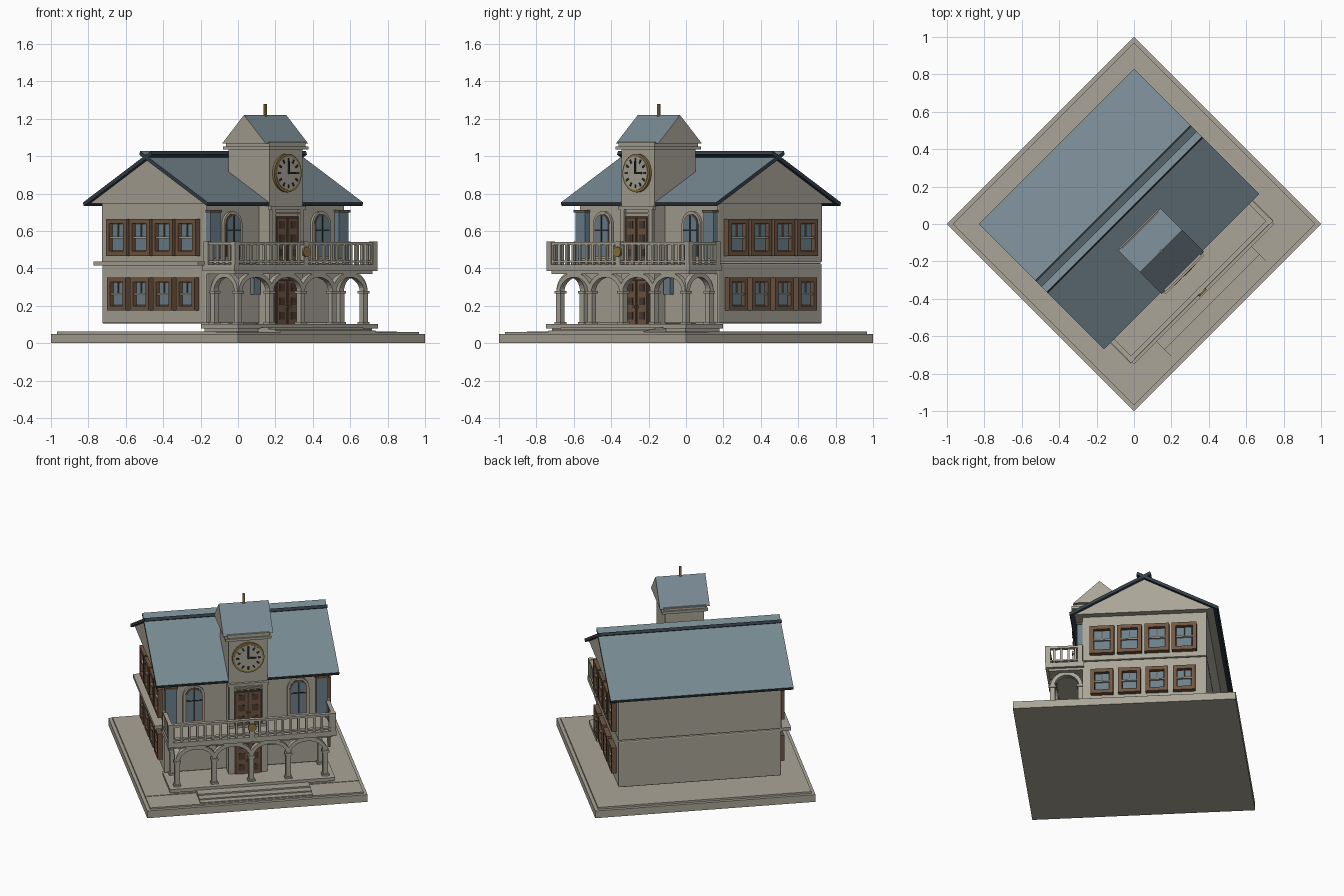
import bpy, bmesh, math
from mathutils import Matrix

if "Cube" in bpy.data.objects:
    bpy.data.objects.remove(bpy.data.objects["Cube"])

TURN = math.radians(45)   # the whole building stands diagonally on its plot


def mat(name, r, g, b):
    m = bpy.data.materials.new(name)
    m.diffuse_color = (r, g, b, 1)
    m.use_nodes = True
    m.node_tree.nodes["Principled BSDF"].inputs["Base Color"].default_value = m.diffuse_color
    return m


STONE = mat("warm_stone", 0.40, 0.375, 0.31)
SLATE = mat("slate_blue", 0.19, 0.255, 0.292)
EDGE = mat("dark_slate", 0.035, 0.05, 0.065)
WOOD = mat("brown_wood", 0.165, 0.095, 0.056)
DARK = mat("dark_wood", 0.07, 0.045, 0.032)
GLASS = mat("window_blue", 0.15, 0.22, 0.265)
BRASS = mat("brass", 0.27, 0.18, 0.055)
IRON = mat("iron", 0.025, 0.027, 0.03)


def finish(name, bm, mats, rule=None, bevel=0):
    bmesh.ops.recalc_face_normals(bm, faces=bm.faces[:])
    if rule:
        for f in bm.faces:
            f.material_index = rule(f)
    me = bpy.data.meshes.new(name)
    bm.to_mesh(me)
    bm.free()
    for m in mats:
        me.materials.append(m)
    ob = bpy.data.objects.new(name, me)
    bpy.context.collection.objects.link(ob)
    ob.rotation_euler.z = TURN
    if bevel:
        b = ob.modifiers.new("bevel", 'BEVEL')
        b.width, b.segments = bevel, 2
    return ob


def boxes(name, m, items, bevel=0):
    """Items are (x0, x1, y0, y1, z0, z1)."""
    bm = bmesh.new()
    for x0, x1, y0, y1, z0, z1 in items:
        mx = (Matrix.Translation(((x0 + x1) / 2, (y0 + y1) / 2, (z0 + z1) / 2))
              @ Matrix.Diagonal((x1 - x0, y1 - y0, z1 - z0, 1)))
        bmesh.ops.create_cube(bm, size=1, matrix=mx)
    return finish(name, bm, [m], bevel=bevel)


def prisms(name, mats, items, rule=None):
    """Items are (axis, profile, start, end): profile is (side, z) pairs."""
    bm = bmesh.new()
    for axis, prof, a, b in items:
        def pt(p, t):
            return (t, p[0], p[1]) if axis == 'x' else (p[0], t, p[1])
        va = [bm.verts.new(pt(p, a)) for p in prof]
        vb = [bm.verts.new(pt(p, b)) for p in prof]
        bm.faces.new(va)
        bm.faces.new(vb)
        n = len(prof)
        for i in range(n):
            j = (i + 1) % n
            bm.faces.new((va[i], va[j], vb[j], vb[i]))
    return finish(name, bm, mats, rule)


def arc(c, z, rx, rz, n=14):
    return [(c + rx * math.cos(math.pi * i / n), z + rz * math.sin(math.pi * i / n))
            for i in range(n + 1)]


def band(c, z, rx, rz, t):
    return arc(c, z, rx, rz) + arc(c, z, rx - t, rz - t)[::-1]


def doorway(c, z0, z1, w):
    return [(c + w, z0)] + arc(c, z1 - w, w, w) + [(c - w, z0)]


# Plot, pavement, porch floor and steps
boxes("plot_base", STONE, [(-.707, .707, -.707, .707, 0, .05)])
boxes("plot_top", STONE, [(-.685, .685, -.685, .685, .05, .06),
                          (-.685, .685, -.516, .685, .06, .063)])
boxes("porch_floor", STONE, [(-.53, .53, -.53, -.25, .08, .103),
                             (-.505, .505, -.51, -.25, .06, .08)])
boxes("porch_steps", STONE, [(-.36, .36, -.59, -.5, .06, .085),
                             (-.36, .36, -.64, -.5, .06, .075),
                             (-.36, .36, -.68, -.5, .06, .067)])

# Two storeys and attic
boxes("lower_storey", STONE, [(-.523, .523, -.283, .507, .105, .428)], .008)
boxes("upper_storey", STONE, [(-.523, .523, -.283, .507, .432, .76)], .006)
boxes("side_ledge", STONE, [(-.585, -.51, -.283, .507, .415, .438)])
prisms("attic", [STONE], [('x', [(-.34, .748), (.566, .748), (.113, .99)], -.565, .565)])


# Roof slabs that cross over the ridge
def slab(s):
    pts = [(-.473, .752), (.04, 1.027), (.047, 1.008), (-.466, .733)]
    return [(.113 + s * y, z) for y, z in pts]


prisms("main_roof", [SLATE, EDGE], [('x', slab(s), -.587, .587) for s in (1, -1)],
       lambda f: 0 if f.normal.z > .6 else 1)

# Clock tower
boxes("tower", STONE, [(-.124, .124, -.364, -.054, .1, 1.05)])
boxes("tower_cornice", STONE, [(-.147, .147, -.385, -.033, 1.035, 1.052),
                               (-.135, .135, -.375, -.043, 1.052, 1.075)])
prisms("tower_roof", [SLATE, STONE, EDGE],
       [('x', [(-.37, 1.068), (-.04, 1.068), (-.205, 1.22)], -.16, .16)],
       lambda f: 0 if f.normal.z > .3 else 1)
boxes("finial", BRASS, [(-.007, .007, -.212, -.198, 1.2, 1.28)])
boxes("tower_pilasters", STONE, [(s - .016, s + .016, -.378, -.36, .44, .715) for s in (-.106, .106)]
      + [(-.132, .132, -.383, -.36, .715, .735), (-.1, .1, -.375, -.36, .69, .7)])


# Clock
def disc(r, cx=0, n=32):
    return [(cx + r * math.cos(2 * math.pi * i / n), .91 + r * math.sin(2 * math.pi * i / n))
            for i in range(n)]


prisms("clock_rim", [BRASS], [('y', disc(.103), -.378, -.36)])
prisms("clock_face", [STONE], [('y', disc(.09), -.382, -.37)])
ticks = []
for i in range(12):
    a = i * math.pi / 6
    c, s = math.cos(a), math.sin(a)
    ticks.append(('y', [(c * r - s * w, .91 + s * r + c * w)
                        for r, w in ((.06, -.005), (.08, -.005), (.08, .005), (.06, .005))],
                  -.386, -.38))
prisms("clock_ticks", [IRON], ticks)
boxes("clock_hands", IRON, [(-.005, .005, -.389, -.38, .905, .975),
                            (-.005, .05, -.389, -.38, .905, .915)])


# Double doors on both floors, with dark panels and hinges
def doors(name, z0, z1):
    boxes(name + "_frame", DARK, [(-.088, .088, -.369, -.36, z0, z1)])
    boxes(name + "_leaf", WOOD, [(s * .04 - .036, s * .04 + .036, -.376, -.36, z0, z1 - .01)
                                 for s in (-1, 1)])
    h = z1 - z0
    boxes(name + "_panels", DARK,
          [(s * .043 - .02, s * .043 + .02, -.38, -.375, z0 + h * t, z0 + h * (t + .17))
           for s in (-1, 1) for t in (.1, .42, .72)])
    boxes(name + "_handles", BRASS, [(s * .012 - .004, s * .012 + .004, -.387, -.375,
                                      z0 + h * .35, z0 + h * .41) for s in (-1, 1)])


doors("lower_door", .103, .345)
doors("upper_door", .44, .68)

# Arched upper windows
W = (-.335, .335)
prisms("arched_frame", [STONE], [('y', doorway(c, .45, .705, .07), -.298, -.28) for c in W])
prisms("arched_wood", [WOOD], [('y', doorway(c, .46, .692, .056), -.301, -.28) for c in W])
prisms("arched_glass", [GLASS], [('y', doorway(c, .466, .684, .049), -.304, -.28) for c in W])
boxes("arched_bars", IRON, [b for c in W for b in
                            ((c - .004, c + .004, -.308, -.3, .466, .682),
                             (c - .049, c + .049, -.308, -.3, .60, .608))])

# Tall blue corner panels with caps, small panes beside the entrance
boxes("corner_panels", GLASS, [(s * .485 - .037, s * .485 + .037, -.315, -.28, .45, .7)
                               for s in (-1, 1)])
boxes("corner_caps", WOOD, [(s * .485 - .043, s * .485 + .043, -.322, -.28, .7, .712)
                            for s in (-1, 1)])
boxes("entrance_panes", GLASS, [(s * .165 - .025, s * .165 + .025, -.31, -.28, .26, .35)
                                for s in (-1, 1)])

# Rows of four framed windows on both gable walls
frame, inset, glass, bars, mull = [], [], [], [], []
for s in (-1, 1):
    def side(d0, d1):
        return tuple(sorted((s * (.523 + d0), s * (.523 + d1))))
    for i in range(4):
        c = .105 + .174 * (i - 1.5)
        for z0, z1, w in ((.467, .665, .078), (.175, .352, .071)):
            t = .025
            zm = (z0 + z1) / 2
            out = side(-.01, .032)
            frame += [out + (c - w, c + w, z0, z0 + t), out + (c - w, c + w, z1 - t, z1),
                      out + (c - w, c - w + t, z0 + t, z1 - t),
                      out + (c + w - t, c + w, z0 + t, z1 - t)]
            inset.append(side(-.01, .008) + (c - w + .01, c + w - .01, z0 + .01, z1 - .01))
            glass.append(side(-.01, .013) + (c - w + t + .006, c + w - t - .006,
                                             z0 + t + .006, z1 - t - .006))
            bars.append(side(0, .026) + (c - w + t, c + w - t, zm - .005, zm + .005))
            mull.append(side(0, .02) + (c - .003, c + .003, zm, z1 - t))
boxes("window_frame", WOOD, frame)
boxes("window_inset", DARK, inset)
boxes("window_glass", GLASS, glass)
boxes("window_bar", STONE, bars)
boxes("window_mullion", WOOD, mull)

# Porch columns and open arches
cols = [(-.475 + .2375 * i, -.475) for i in range(5)] + [(-.475, -.297), (.475, -.297)]
boxes("porch_columns", STONE, [(x - .016, x + .016, y - .016, y + .016, .1, .28) for x, y in cols])
boxes("column_bases", STONE, [(x - .023, x + .023, y - .023, y + .023, z, z + .014)
                              for x, y in cols for z in (.1, .265)])
prisms("porch_arches", [STONE],
       [('y', band(-.356 + .2375 * i, .275, .13, .103, .025), -.492, -.458) for i in range(4)]
       + [('x', band(-.386, .275, .102, .103, .025), s * .475 - .017, s * .475 + .017)
          for s in (-1, 1)])

# Balcony slab and railing
boxes("balcony_floor", STONE, [(-.54, .54, -.515, -.27, .385, .42),
                               (-.52, .52, -.497, -.27, .37, .385)])
boxes("balcony_rails", STONE, [b for z0, z1 in ((.432, .442), (.525, .54)) for b in
                               ((-.535, .535, -.512, -.487, z0, z1),
                                (-.535, -.51, -.487, -.283, z0, z1),
                                (.51, .535, -.487, -.283, z0, z1))])
spots = [(-.5 + .05 * i, -.5) for i in range(21)]
spots += [(s * .522, -.46 + .045 * i) for s in (-1, 1) for i in range(4)]
boxes("balusters", STONE, [(x - .007, x + .007, y - .007, y + .007, .42, .53) for x, y in spots])
boxes("railing_posts", STONE, [(x - .016, x + .016, y - .016, y + .016, .42, .543)
                               for x in (-.522, 0, .522) for y in ((-.5,) if x == 0 else (-.5, -.295))])
prisms("railing_emblem", [BRASS],
       [('y', [(.028 * math.cos(i * math.pi / 6), .488 + .028 * math.sin(i * math.pi / 6))
               for i in range(12)], -.523, -.51)])
